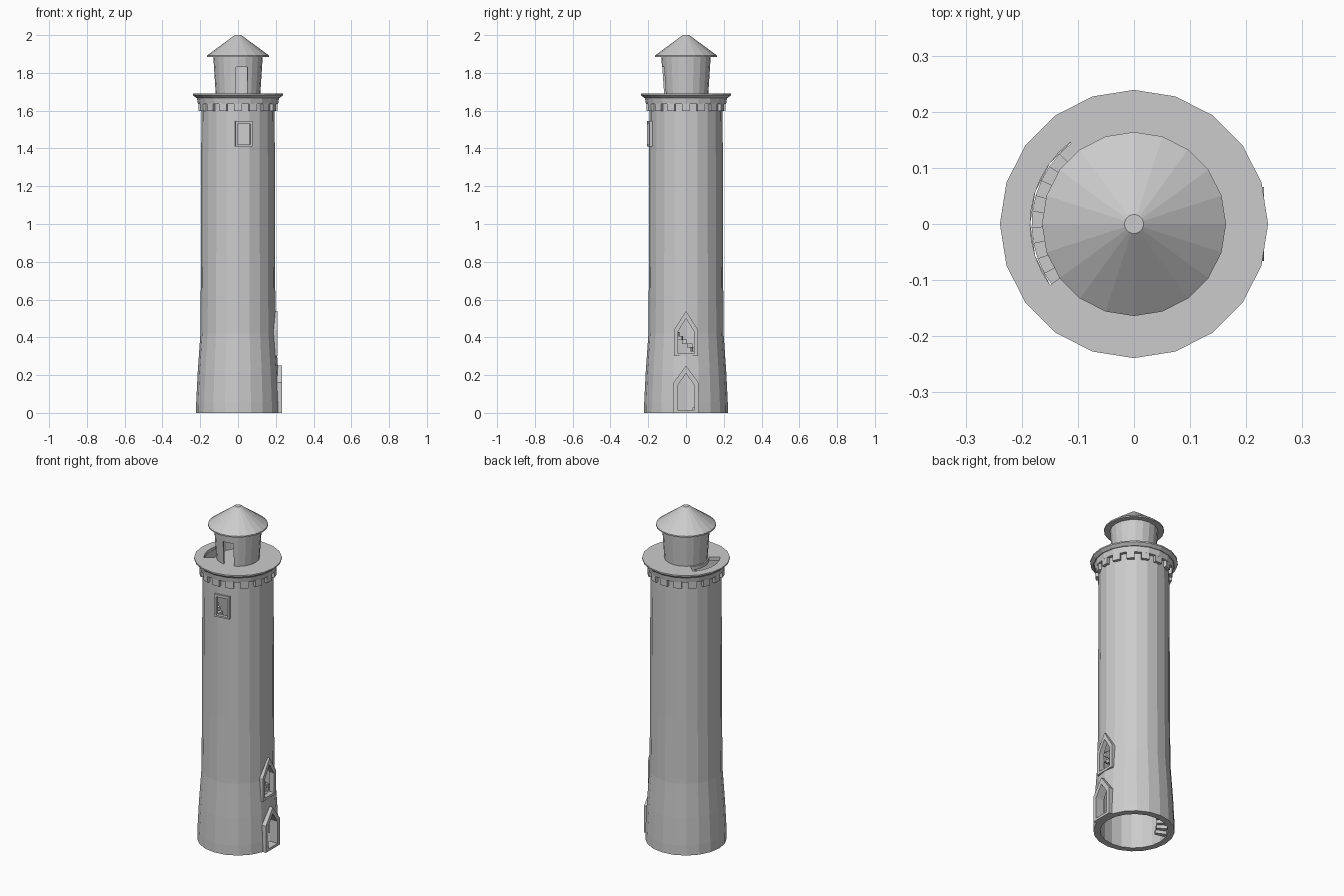
import bpy, bmesh
from math import sin, cos, radians

if "Cube" in bpy.data.objects:
    bpy.data.objects.remove(bpy.data.objects["Cube"])

SIDES = 20


def finish(bm, name):
    bmesh.ops.remove_doubles(bm, verts=bm.verts, dist=1e-5)
    bmesh.ops.recalc_face_normals(bm, faces=bm.faces)
    me = bpy.data.meshes.new(name)
    bm.to_mesh(me)
    bm.free()
    ob = bpy.data.objects.new(name, me)
    bpy.context.collection.objects.link(ob)
    return ob


def polar(r, deg, z):
    return (r * cos(radians(deg)), r * sin(radians(deg)), z)


def lathe(name, profile):
    """Revolve a closed (radius, z) outline with flat facets."""
    bm = bmesh.new()
    rows = [[bm.verts.new(polar(r, 360 * i / SIDES, z)) for r, z in profile]
            for i in range(SIDES)]
    n = len(profile)
    for i in range(SIDES):
        a, b = rows[i], rows[(i + 1) % SIDES]
        for j in range(n):
            k = (j + 1) % n
            if profile[j][0] == 0 and profile[k][0] == 0:
                continue
            bm.faces.new((a[j], b[j], b[k], a[k]))
    return finish(bm, name)


def sector(bm, r0, r1, a0, a1, z0, z1, n=1):
    """Add a curved block to bm."""
    rows = []
    for i in range(n + 1):
        a = a0 + (a1 - a0) * i / n
        rows.append([bm.verts.new(polar(r, a, z))
                     for r, z in ((r0, z0), (r1, z0), (r1, z1), (r0, z1))])
    for p, q in zip(rows, rows[1:]):
        for j in range(4):
            k = (j + 1) % 4
            bm.faces.new((p[j], q[j], q[k], p[k]))
    bm.faces.new(rows[0])
    bm.faces.new(rows[-1])


def place(u, z, d, deg):
    c, s = cos(radians(deg)), sin(radians(deg))
    return (d * c - u * s, d * s + u * c, z)


def prism(name, outline, d0, d1, deg):
    """Extrude a (sideways, z) outline along the radial direction."""
    bm = bmesh.new()
    a, b = [[bm.verts.new(place(u, z, d, deg)) for u, z in outline] for d in (d0, d1)]
    bm.faces.new(a)
    bm.faces.new(b)
    for j in range(len(a)):
        k = (j + 1) % len(a)
        bm.faces.new((a[j], a[k], b[k], b[j]))
    return finish(bm, name)


def frame(name, outer, inner, d0, d1, deg):
    bm = bmesh.new()
    loops = [[bm.verts.new(place(u, z, d, deg)) for u, z in o]
             for o, d in ((outer, d0), (outer, d1), (inner, d1), (inner, d0))]
    n = len(outer)
    for i in range(4):
        p, q = loops[i], loops[(i + 1) % 4]
        for j in range(n):
            k = (j + 1) % n
            bm.faces.new((p[j], p[k], q[k], q[j]))
    return finish(bm, name)


def cut(target, cutter):
    m = target.modifiers.new("cut", 'BOOLEAN')
    m.operation = 'DIFFERENCE'
    m.solver = 'EXACT'
    m.object = cutter
    cutter.hide_render = True
    bpy.context.view_layer.objects.active = target
    bpy.ops.object.modifier_apply(modifier=m.name)
    bpy.data.objects.remove(cutter)


def gothic(w, z0, z1, z2):
    return [(-w, z0), (w, z0), (w, z1), (0, z2), (-w, z1)]


def rect(w, z0, z1):
    return [(-w, z0), (w, z0), (w, z1), (-w, z1)]


# hollow tower with flared foot
tower = lathe("tower", [(.222, 0), (.221, .06), (.213, .22), (.199, .42), (.196, .8),
                        (.194, 1.675), (.185, 1.675), (.185, 0)])

# door and windows: opening plus raised surround
openings = [
    ("door_frame", gothic(.066, 0, .16, .25), gothic(.044, .015, .145, .21), .195, .232, 0),
    ("lower_window_frame", gothic(.063, .3, .44, .54), gothic(.043, .315, .43, .5), .184, .21, 0),
    ("upper_window_frame", rect(.045, 1.41, 1.545), rect(.034, 1.42, 1.53), .184, .203, 279),
]
for name, outer, inner, d0, d1, deg in openings:
    cut(tower, prism("cutter", inner, .14, .3, deg))
    frame(name, outer, inner, d0, d1, deg)

# gallery deck with stair opening
deck = lathe("gallery_deck", [(0, 1.69), (.239, 1.69), (.239, 1.682), (.222, 1.668),
                              (0, 1.668)])
bm = bmesh.new()
sector(bm, .125, .185, 128, 216, 1.6, 1.75, 10)
cut(deck, finish(bm, "cutter"))

# corbel band and its teeth
lathe("corbel_band", [(.19, 1.67), (.218, 1.67), (.212, 1.635), (.19, 1.635)])
bm = bmesh.new()
for i in range(16):
    a = i * 22.5
    sector(bm, .188, .211, a - 6, a + 6, 1.598, 1.64)
finish(bm, "corbel_teeth")

# spiral stair along the inner wall, climbing clockwise
bm = bmesh.new()
for k in range(84):
    a, z = 128 + 9 * k, 1.688 - .02 * k
    sector(bm, .122, .1825, a, a + 9, z - .022, z)
finish(bm, "spiral_stair")

# lantern room with doorway
lantern = lathe("lantern_room", [(.118, 1.688), (.131, 1.89), (.121, 1.89), (.108, 1.688)])
cut(lantern, prism("cutter", rect(.031, 1.68, 1.83), .06, .2, 279))

# conical roof with small flat cap
lathe("roof", [(0, 2.0), (.017, 2.0), (.164, 1.892), (.164, 1.884), (0, 1.884)])
